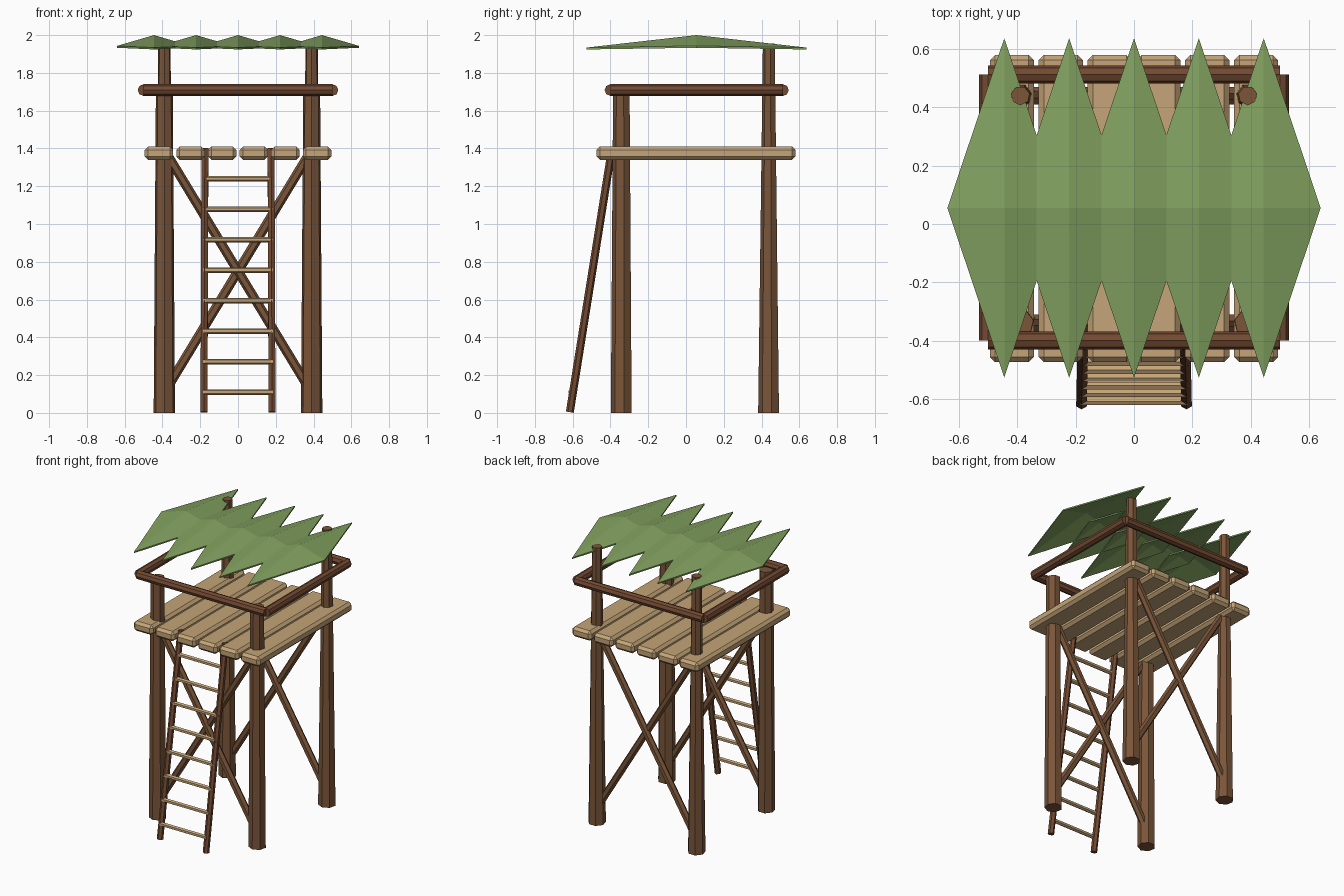
import bpy, bmesh, math
from mathutils import Vector

if "Cube" in bpy.data.objects:
    bpy.data.objects.remove(bpy.data.objects["Cube"])


def material(name, rgb):
    m = bpy.data.materials.new(name)
    lin = [c / 12.92 if c <= 0.04045 else ((c + 0.055) / 1.055) ** 2.4 for c in rgb]
    m.diffuse_color = (*lin, 1)
    m.use_nodes = True
    m.node_tree.nodes["Principled BSDF"].inputs["Base Color"].default_value = m.diffuse_color
    return m


BARK = material("bark brown", (0.48, 0.335, 0.225))
DARK = material("dark brown", (0.45, 0.29, 0.195))
PLANK = material("plank tan", (0.77, 0.645, 0.47))
LEAF = material("leaf green", (0.51, 0.63, 0.375))


def finish(name, bm, mat):
    bmesh.ops.recalc_face_normals(bm, faces=bm.faces)
    me = bpy.data.meshes.new(name)
    bm.to_mesh(me)
    bm.free()
    me.materials.append(mat)
    ob = bpy.data.objects.new(name, me)
    bpy.context.collection.objects.link(ob)
    return ob


def pole(name, a, b, r1, r2, mat, sides=7):
    """Tapered flat-sided pole from a to b."""
    a, b = Vector(a), Vector(b)
    bm = bmesh.new()
    bmesh.ops.create_cone(bm, cap_ends=True, segments=sides, radius1=r1, radius2=r2,
                          depth=(b - a).length)
    ob = finish(name, bm, mat)
    ob.location = (a + b) / 2
    ob.rotation_mode = 'QUATERNION'
    ob.rotation_quaternion = (b - a).to_track_quat('Z', 'Y')
    return ob


# Posts: short pair in front, tall pair behind carrying the roof
for s, side in ((-1, "left"), (1, "right")):
    pole(f"front_post_{side}", (s * .39, -.34, 0), (s * .39, -.34, 1.70), .058, .046, BARK)
    pole(f"back_post_{side}", (s * .39, .44, 0), (s * .39, .44, 1.955), .058, .033, BARK)

# Crossed braces on front and back
for y, face in ((-.34, "front"), (.44, "back")):
    for s in (-1, 1):
        pole(f"{face}_brace", (-s * .37, y + s * .008, .14), (s * .37, y + s * .008, 1.36),
             .025, .025, BARK, 6)

# Platform planks with chamfered edges
for i in range(6):
    bm = bmesh.new()
    bmesh.ops.create_cube(bm, size=1)
    bmesh.ops.scale(bm, vec=(.151, 1.054, .07), verts=bm.verts)
    bmesh.ops.bevel(bm, geom=bm.edges[:], offset=.018, segments=1, affect='EDGES')
    plank = finish("platform_plank", bm, PLANK)
    plank.location = ((i - 2.5) * .1675, .053, 1.375)

# Guard rails
corners = [(-.5, -.4), (.5, -.4), (.5, .513), (-.5, .513)]
for i in range(4):
    a, b = corners[i], corners[(i + 1) % 4]
    pole("guard_rail", (*a, 1.709), (*b, 1.709), .031, .031, DARK, 8)

# Ladder
for s in (-1, 1):
    pole("ladder_rail", (s * .18, -.615, .004), (s * .175, -.392, 1.40), .021, .021, DARK, 6)
for i in range(8):
    z = .11 + i * .1614
    y = -.608 + i * .0268
    pole("ladder_rung", (-.185, y, z), (.185, y, z), .015, .015, PLANK, 6)

# Roof of five overlapping folded leaves
for i in range(5):
    x, y = (i - 2) * .2225, .055
    rim = [(x + .195, y, 1.943), (x, y + .582, 1.934), (x - .195, y, 1.943), (x, y - .582, 1.934)]
    bm = bmesh.new()
    top = [bm.verts.new(p) for p in rim]
    low = [bm.verts.new((p[0], p[1], p[2] - .010)) for p in rim]
    peak, under = bm.verts.new((x, y, 2.0)), bm.verts.new((x, y, 1.988))
    for k in range(4):
        n = (k + 1) % 4
        bm.faces.new((top[k], top[n], peak))
        bm.faces.new((low[n], low[k], under))
        bm.faces.new((top[k], low[k], low[n], top[n]))
    finish("roof_leaf", bm, LEAF)
